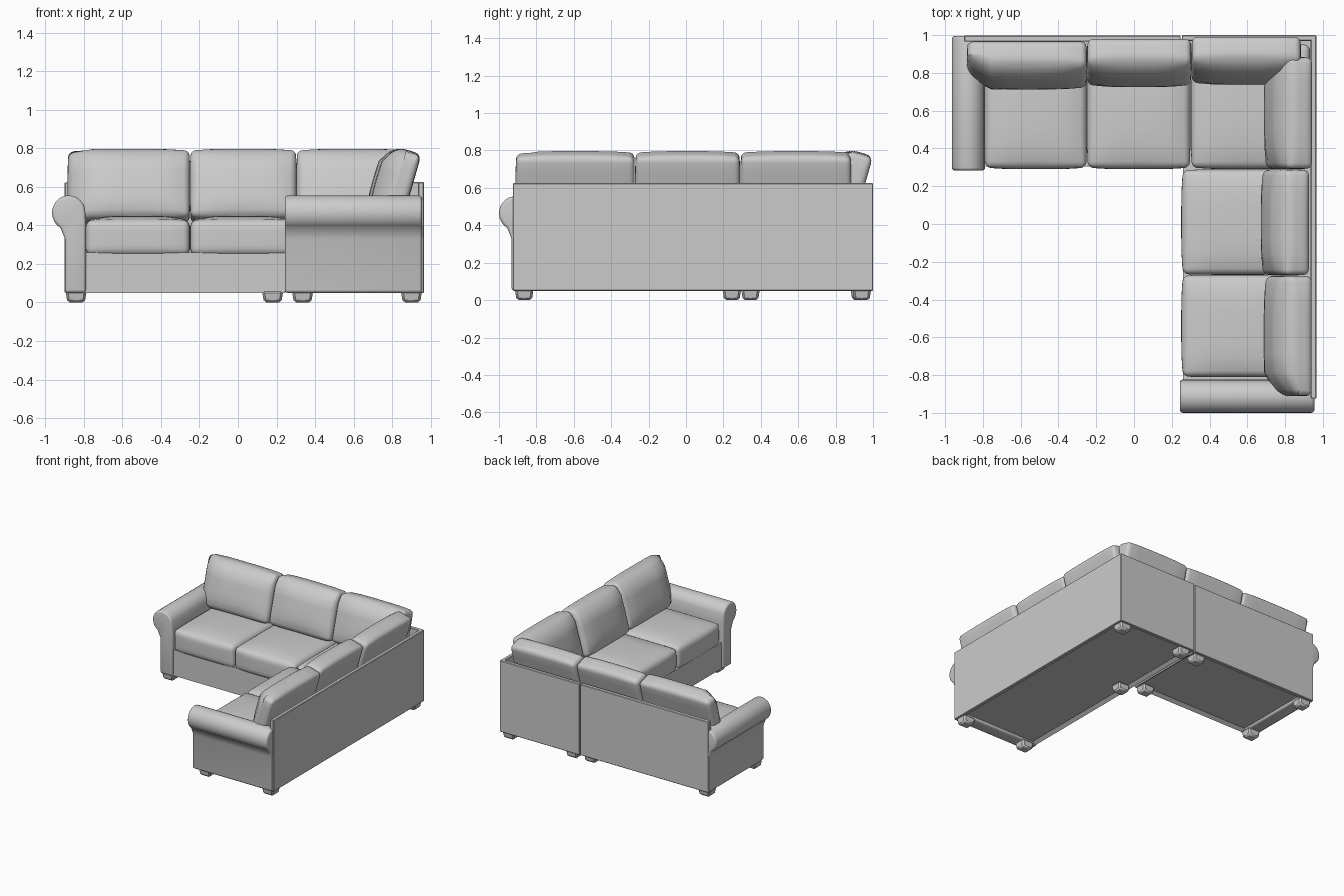
import bpy, bmesh
from math import radians, sin, cos
from mathutils import Matrix, Vector

cube = bpy.data.objects.get("Cube")
if cube:
    bpy.data.objects.remove(cube, do_unlink=True)

fabric = bpy.data.materials.new("grey_fabric")
fabric.use_nodes = True
GREY = (0.6, 0.6, 0.6, 1)
fabric.diffuse_color = GREY
fabric.node_tree.nodes["Principled BSDF"].inputs["Base Color"].default_value = GREY

# The side wing is the rear wing mirrored across the diagonal
REAR = Matrix.Identity(4)
SIDE = Matrix(((0, 1, 0, -0.04), (1, 0, 0, -0.035), (0, 0, 1, 0), (0, 0, 0, 1)))


def finish(name, bm, matrix=REAR, bevel=0.0, segments=3):
    """Bevel the hard edges, place the part and shade it."""
    bmesh.ops.recalc_face_normals(bm, faces=bm.faces)
    if bevel:
        hard = [e for e in bm.edges if e.calc_face_angle(0) > radians(50)]
        bmesh.ops.bevel(bm, geom=hard, offset=bevel, segments=segments,
                        profile=0.5, affect='EDGES', clamp_overlap=True)
    bm.transform(matrix)
    bmesh.ops.recalc_face_normals(bm, faces=bm.faces)
    mesh = bpy.data.meshes.new(name)
    bm.to_mesh(mesh)
    bm.free()
    mesh.materials.append(fabric)
    obj = bpy.data.objects.new(name, mesh)
    bpy.context.collection.objects.link(obj)
    bpy.ops.object.select_all(action='DESELECT')
    obj.select_set(True)
    bpy.context.view_layer.objects.active = obj
    bpy.ops.object.shade_smooth_by_angle(angle=radians(35))


def box_mesh(lo, hi):
    bm = bmesh.new()
    bmesh.ops.create_cube(bm, size=1)
    lo, hi = Vector(lo), Vector(hi)
    for v in bm.verts:
        v.co = Vector([(lo[i] + hi[i]) / 2 + v.co[i] * (hi[i] - lo[i]) for i in range(3)])
    return bm


def base(name, lo, hi):
    """Upholstered box with a shallow recess underneath."""
    bm = box_mesh(lo, hi)
    under = min(bm.faces, key=lambda f: f.calc_center_median().z)
    bmesh.ops.inset_region(bm, faces=[under], thickness=0.04)
    bmesh.ops.translate(bm, verts=under.verts, vec=(0, 0, 0.02))
    finish(name, bm)


def grid_to_edge(c, half, r):
    """Gather the outer grid rows inside the rounded border."""
    a = abs(c)
    size = half - r * (1 - a) / 0.4 if a > 0.59 else (half - r) * a / 0.6
    return size if c > 0 else -size


def cushion(name, half, bulge, r, matrix, crown=0.0, flap=0.0):
    """Rounded block with swelling sides; crown and flap thin its front."""
    bm = bmesh.new()
    bmesh.ops.create_cube(bm, size=2)
    bmesh.ops.subdivide_edges(bm, edges=bm.edges, cuts=9, use_grid_fill=True)
    for v in bm.verts:
        p = Vector([grid_to_edge(v.co[i], half[i], r) for i in range(3)])
        core = Vector([max(r - half[i], min(half[i] - r, p[i])) for i in range(3)])
        p = core + (p - core).normalized() * r
        q = [p[i] / half[i] for i in range(3)]
        for i in range(3):
            if i != 1 or q[1] < 0:
                j, k = (i + 1) % 3, (i + 2) % 3
                p[i] += q[i] * bulge[i] * (1 - q[j] ** 4) * (1 - q[k] ** 4)
        if q[1] < 0:
            p.y += crown * max(0, q[2] - 0.6) / 0.4
            p.y += flap * max(0, -0.7 - q[0]) / 0.3
        v.co = p
    finish(name, bm, matrix)


def seat(name, x0, x1, wing, back=0.88):
    front = 0.3
    half = ((x1 - x0) / 2, (back - front) / 2, 0.088)
    spot = Matrix.Translation(((x0 + x1) / 2, (back + front) / 2, 0.336))
    cushion(name, half, (0.004, 0.01, 0.026), 0.03, wing @ spot)


def back_cushion(name, x0, x1, shift, wing, flap=0.0):
    spot = Matrix.Translation(((x0 + x1) / 2, 0.85 + shift, 0.605))
    lean = Matrix.Rotation(radians(-16), 4, 'X')
    cushion(name, ((x1 - x0) / 2, 0.08, 0.183), (0.004, 0.03, 0.012), 0.028,
            wing @ spot @ lean, 0.03, flap)


def rolled_arm(name, wing):
    """Straight side topped by a scroll, extruded front to back."""
    profile = [(-0.79, 0.05), (-0.898, 0.05), (-0.898, 0.33)]
    for step in range(17):
        a = radians(240 - step * 14)
        profile.append((-0.878 + 0.087 * cos(a), 0.465 + 0.09 * sin(a)))
    profile.append((-0.788, 0.42))
    bm = bmesh.new()
    face = bm.faces.new([bm.verts.new((x, 0.283, z)) for x, z in profile])
    out = bmesh.ops.extrude_face_region(bm, geom=[face])
    moved = [g for g in out["geom"] if isinstance(g, bmesh.types.BMVert)]
    bmesh.ops.translate(bm, verts=moved, vec=(0, 0.712, 0))
    finish(name, bm, wing, 0.016)


def foot(name, x, y):
    bm = box_mesh((x - 0.055, y - 0.05, 0), (x + 0.055, y + 0.05, 0.06))
    for v in bm.verts:
        if v.co.z < 0.01:
            v.co.x = x + (v.co.x - x) * 0.82
            v.co.y = y + (v.co.y - y) * 0.82
    finish(name, bm, REAR, 0.012, 1)


# Bases of the two sections
base("rear_base", (-0.89, 0.305, 0.05), (0.245, 0.985, 0.26))
base("side_base", (0.26, -0.915, 0.05), (0.96, 0.995, 0.26))

# Back panels
panels = {
    "rear_back_panel": ((-0.9, 0.965, 0.05), (0.247, 0.997, 0.623)),
    "corner_back_panel": ((0.253, 0.97, 0.05), (0.965, 1.0, 0.625)),
    "side_back_panel": ((0.935, -0.925, 0.05), (0.965, 1.0, 0.625)),
}
for name, (lo, hi) in panels.items():
    finish(name, box_mesh(lo, hi), REAR, 0.004, 1)

# Rolled arms
rolled_arm("rear_arm", REAR)
rolled_arm("side_arm", SIDE)

# Seat cushions
seat("rear_seat_end", -0.787, -0.253, REAR)
seat("rear_seat_middle", -0.245, 0.295, REAR)
seat("corner_seat", 0.305, 0.93, REAR, 0.95)
seat("side_seat_end", -0.772, -0.238, SIDE)
seat("side_seat_middle", -0.23, 0.32, SIDE)

# Back cushions, the end ones with a thin flap over the arm
back_cushion("rear_cushion_end", -0.88, -0.253, -0.005, REAR, 0.06)
back_cushion("rear_cushion_middle", -0.245, 0.3, 0.008, REAR)
back_cushion("rear_cushion_corner", 0.308, 0.88, 0.02, REAR)
back_cushion("side_cushion_end", -0.872, -0.243, 0.01, SIDE, 0.06)
back_cushion("side_cushion_middle", -0.233, 0.32, -0.005, SIDE)
back_cushion("side_cushion_corner", 0.33, 0.915, 0.012, SIDE)

# Feet
for x in (-0.84, 0.18):
    for y in (0.345, 0.93):
        foot("rear_foot", x, y)
for x in (0.335, 0.9):
    for y in (-0.865, 0.94):
        foot("side_foot", x, y)
foot("inner_corner_foot", 0.335, 0.245)
